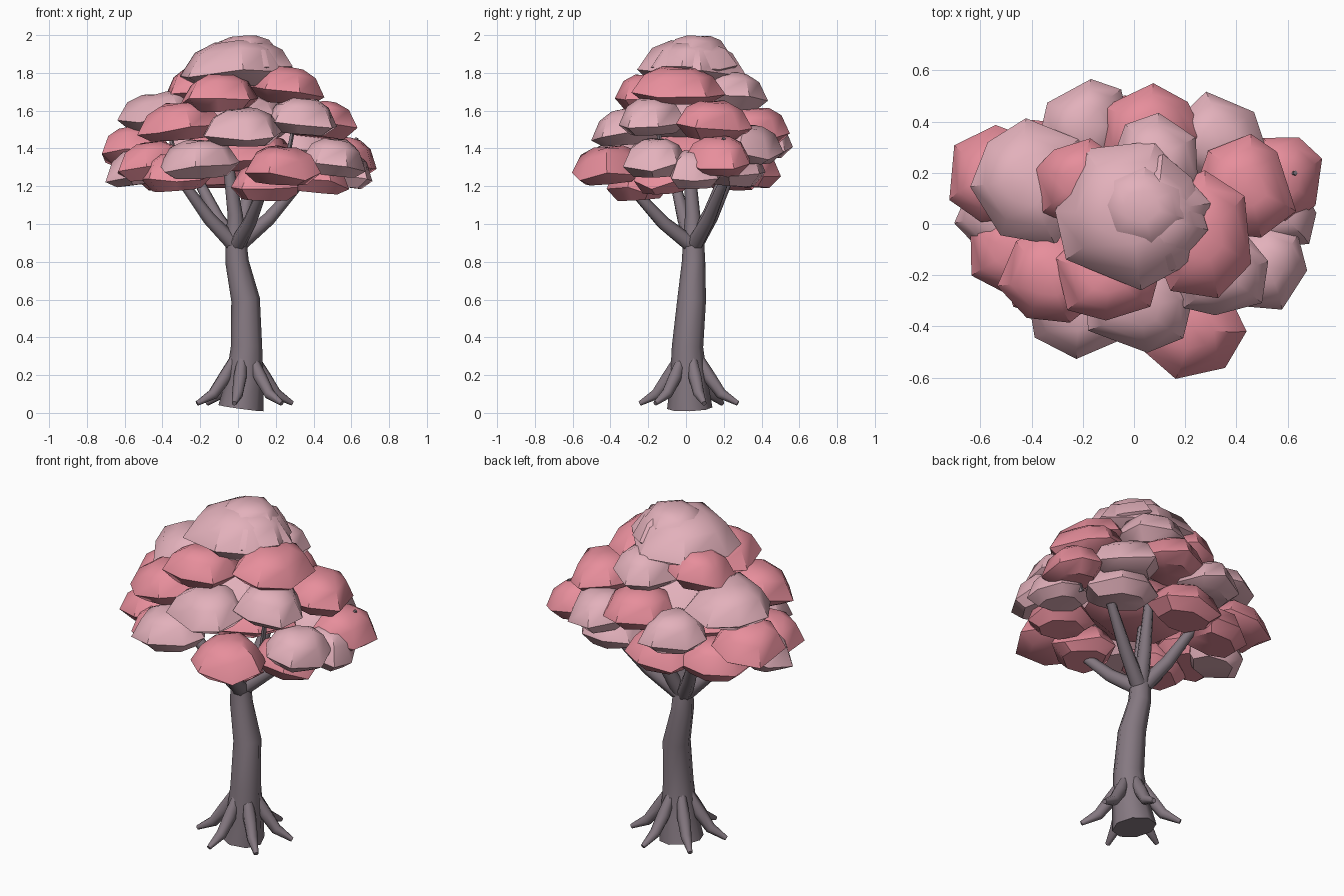
import bpy, bmesh, math, random
from mathutils import Vector, Matrix

if "Cube" in bpy.data.objects:
    bpy.data.objects.remove(bpy.data.objects["Cube"])
random.seed(11)


def material(name, colour):
    m = bpy.data.materials.new(name)
    m.use_nodes = True
    m.diffuse_color = (*colour, 1)
    bsdf = m.node_tree.nodes["Principled BSDF"]
    bsdf.inputs["Base Color"].default_value = (*colour, 1)
    bsdf.inputs["Roughness"].default_value = 0.9
    return m


bark = material("grey bark", (0.235, 0.19, 0.22))
rose = material("rose blossom", (0.81, 0.275, 0.335))
pale = material("pale blossom", (0.77, 0.44, 0.5))


def finish(name, bm, mat, angle):
    bmesh.ops.recalc_face_normals(bm, faces=bm.faces)
    mesh = bpy.data.meshes.new(name)
    bm.to_mesh(mesh)
    bm.free()
    mesh.materials.append(mat)
    obj = bpy.data.objects.new(name, mesh)
    bpy.context.collection.objects.link(obj)
    bpy.ops.object.select_all(action="DESELECT")
    obj.select_set(True)
    bpy.context.view_layer.objects.active = obj
    bpy.ops.object.shade_smooth_by_angle(angle=math.radians(angle))


def skin(bm, rings):
    """Join successive vertex rings with quads and close both ends."""
    n = len(rings[0])
    for a, b in zip(rings, rings[1:]):
        for i in range(n):
            j = (i + 1) % n
            bm.faces.new((a[i], a[j], b[j], b[i]))
    bm.faces.new(rings[0])
    bm.faces.new(rings[-1])


def tube(name, path, radii, sides=7):
    bm = bmesh.new()
    pts = [Vector(p) for p in path]
    rings = []
    for i, (p, r) in enumerate(zip(pts, radii)):
        d = (pts[min(i + 1, len(pts) - 1)] - pts[max(i - 1, 0)]).normalized()
        turn = Vector((0, 0, 1)).rotation_difference(d)
        rings.append([bm.verts.new(p + turn @ Vector(
            (r * math.cos(k * math.tau / sides), r * math.sin(k * math.tau / sides), 0)))
            for k in range(sides)])
    skin(bm, rings)
    finish(name, bm, bark, 62)


def clump(name, x, y, z, rx, ry, mat, height=0.19):
    """Flattened, irregular dome with an undercut rim, leaning outwards."""
    bm = bmesh.new()
    sides = 7
    start = random.random() * math.tau
    turn = [start + (k + random.uniform(-0.2, 0.2)) * math.tau / sides for k in range(sides)]
    wobble = [random.uniform(0.95, 1.14) for _ in range(sides)]
    lift = [random.uniform(-0.12, 0.12) for _ in range(sides)]
    rings = []
    for r, h in ((0.68, 0), (1, 0.28), (0.73, 0.78), (0.38, 0.98)):
        rings.append([bm.verts.new((rx * r * w * math.cos(a), ry * r * w * math.sin(a),
                                    height * (h + up * r * (h > 0))))
                      for a, w, up in zip(turn, wobble, lift)])
    skin(bm, rings)
    bmesh.ops.poke(bm, faces=[f for f in bm.faces if len(f.verts) == sides])
    lean = Matrix.Rotation(0.25 * math.hypot(x, y), 4, Vector((-y, x, 0.001)))
    bm.transform(Matrix.Translation((x, y, z)) @ lean)
    finish(name, bm, mat, 42)


# Trunk with a gentle sway, running on as the leading branch
tube("trunk", [(0.015, 0.02, 0.025), (0.035, 0.015, 0.17), (0.045, 0.008, 0.35), (0.04, 0.03, 0.6),
               (-0.005, 0.04, 0.8), (-0.012, 0.04, 0.93), (-0.015, 0.035, 1.05), (-0.07, 0.01, 1.45)],
     [0.12, 0.1, 0.083, 0.076, 0.062, 0.055, 0.04, 0.022], 8)

# Main branches fanning from the top of the trunk
tips = [(0.33, 0.2, 1.22), (0.13, -0.28, 1.18), (-0.3, -0.06, 1.23), (-0.22, 0.23, 1.25),
        (0.08, 0.22, 1.3)]
fork = Vector((-0.01, 0.04, 0.88))
for i, tip in enumerate(tips):
    end = Vector(tip)
    middle = fork.lerp(end, 0.5) - Vector((0, 0, 0.025))
    tube(f"branch_{i + 1}", [fork, middle, end], [0.045, 0.037, 0.026])

# Thin twigs reaching into the crown, one just breaking the surface
for i, (x, y, top) in enumerate([(-0.25, 0.28, 1.5), (0.2, 0.3, 1.5), (-0.38, 0.05, 1.55),
                                 (0.3, -0.15, 1.55), (0.63, 0.2, 1.455)]):
    tube(f"twig_{i + 1}", [(x * 0.8, y * 0.8, 1.24), (x, y, top)], [0.016, 0.01], 5)

# Roots flaring around the foot
count = 6
for i in range(count):
    a = math.radians(18) + i * math.tau / count
    path = [Vector((0.035 + r * math.cos(a), 0.015 + r * math.sin(a), z))
            for r, z in ((0.055, 0.29), (0.11, 0.19), (0.175, 0.1), (0.265, 0.05))]
    tube(f"root_{i + 1}", path, [0.026, 0.036, 0.03, 0.013])

# Blossom clumps: centre x, y, underside z, half width, half depth
rose_clumps = [
    (-0.09, -0.19, 1.6, 0.21, 0.19), (0.26, -0.04, 1.64, 0.2, 0.25),
    (-0.2, 0.16, 1.65, 0.18, 0.17), (-0.31, -0.2, 1.45, 0.22, 0.19),
    (0.42, 0.14, 1.46, 0.2, 0.2), (0.05, 0.35, 1.43, 0.21, 0.19),
    (-0.54, 0.19, 1.32, 0.19, 0.2), (-0.45, -0.1, 1.24, 0.2, 0.16),
    (0.22, -0.39, 1.22, 0.2, 0.19), (0.56, 0.16, 1.27, 0.17, 0.18),
    (-0.33, -0.22, 1.18, 0.18, 0.15), (0.14, -0.25, 1.13, 0.19, 0.17),
    (0.4, -0.13, 1.17, 0.18, 0.16), (-0.08, 0.32, 1.2, 0.2, 0.17),
    (-0.35, 0.24, 1.19, 0.19, 0.17)]
pale_clumps = [
    (0.08, 0.24, 1.61, 0.17, 0.19), (0.02, -0.31, 1.42, 0.21, 0.2),
    (0.33, -0.18, 1.48, 0.2, 0.18), (-0.4, 0.16, 1.5, 0.21, 0.25),
    (-0.18, 0.38, 1.36, 0.18, 0.19), (0.32, 0.32, 1.33, 0.18, 0.18),
    (-0.2, -0.33, 1.25, 0.2, 0.18), (0.5, -0.16, 1.26, 0.18, 0.17),
    (-0.52, 0.03, 1.21, 0.17, 0.15), (0.54, 0.04, 1.2, 0.17, 0.15),
    (0.3, 0.25, 1.21, 0.19, 0.17)]
for label, mat, rows in (("rose", rose, rose_clumps), ("pale", pale, pale_clumps)):
    for i, row in enumerate(rows):
        clump(f"{label}_clump_{i + 1}", *row, mat)

# Inner blossom filling the heart of the crown
clump("inner_clump_low", 0, 0.02, 1.28, 0.32, 0.28, rose, 0.22)
clump("inner_clump_high", 0, 0.02, 1.46, 0.32, 0.28, pale, 0.22)

# Crown cap of overlapping domes
clump("cap_clump", -0.01, 0.03, 1.73, 0.31, 0.28, pale, 0.24)
clump("cap_side_clump", 0.08, 0.03, 1.78, 0.21, 0.22, pale, 0.18)
clump("cap_top_clump", 0.03, 0.07, 1.87, 0.17, 0.16, pale, 0.125)
